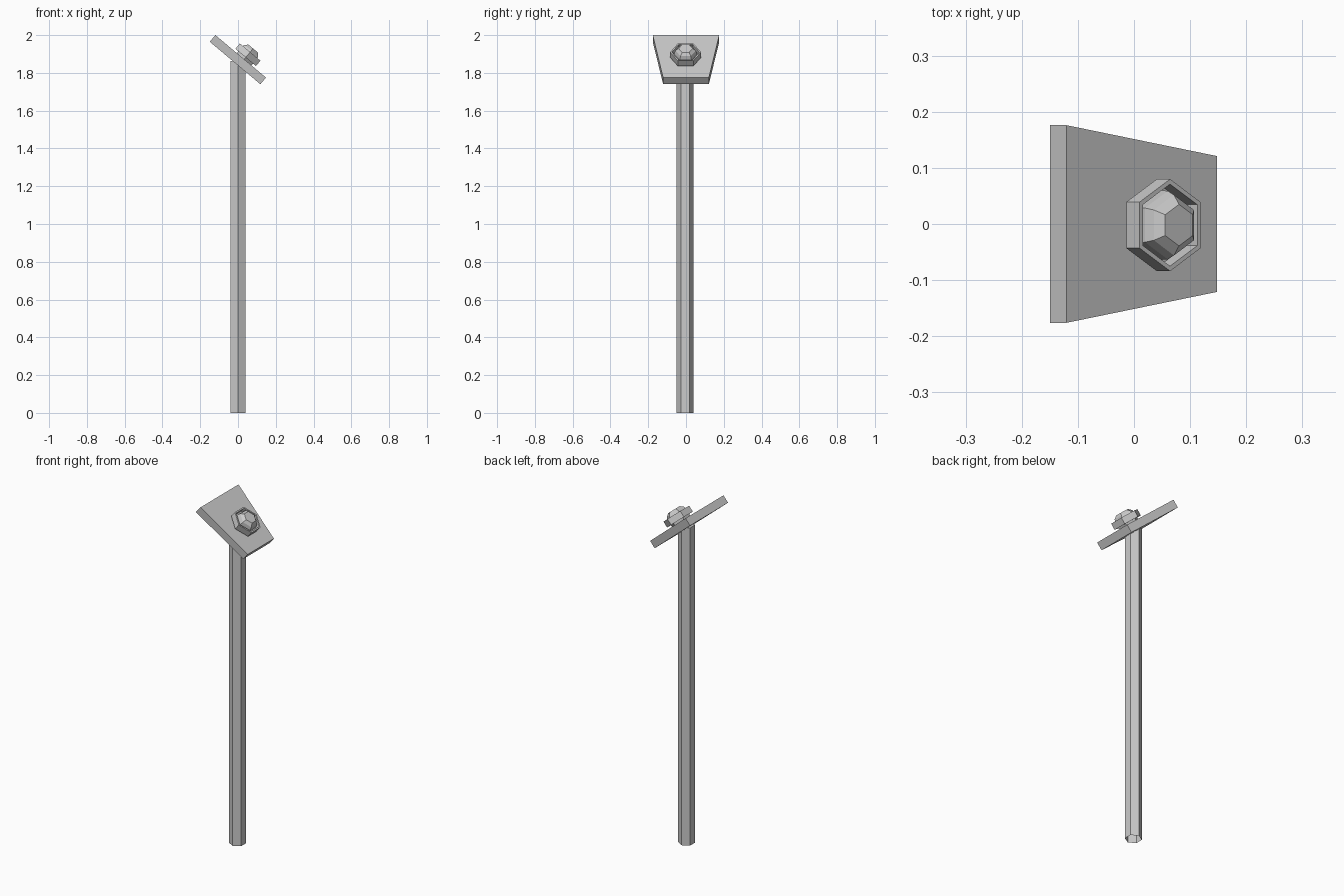
import bpy, bmesh, math
from mathutils import Matrix, Vector

if "Cube" in bpy.data.objects:
    bpy.data.objects.remove(bpy.data.objects["Cube"])

TILT = Matrix.Rotation(math.radians(40), 4, 'Y')


def make(name, rings, matrix, closed=False, cap_start=False, cap_end=False):
    """Bridge a list of equal-length point rings into one mesh object."""
    bm = bmesh.new()
    loops = [[bm.verts.new(matrix @ Vector(p)) for p in ring] for ring in rings]
    pairs = list(zip(loops, loops[1:]))
    if closed:
        pairs.append((loops[-1], loops[0]))
    n = len(loops[0])
    for a, b in pairs:
        for i in range(n):
            j = (i + 1) % n
            bm.faces.new((a[i], a[j], b[j], b[i]))
    if cap_start:
        bm.faces.new(loops[0][::-1])
    if cap_end:
        bm.faces.new(loops[-1])
    bmesh.ops.recalc_face_normals(bm, faces=bm.faces)
    mesh = bpy.data.meshes.new(name)
    bm.to_mesh(mesh)
    bm.free()
    obj = bpy.data.objects.new(name, mesh)
    bpy.context.collection.objects.link(obj)
    return obj


def hexagon(r, z):
    """Six points with corners on +y and -y."""
    return [(r * math.cos(a), r * math.sin(a), z)
            for a in (math.pi / 2 + k * math.pi / 3 for k in range(6))]


# Hexagonal pole, open at the bottom, top hidden inside the plate
make("pole", [hexagon(0.045, 0), hexagon(0.045, 1.862)],
     Matrix.Translation((0, -0.005, 0)), cap_end=True)

# Tilted plate, tapering toward its lower end
def trapezoid(z):
    return [(-0.175, -0.176, z), (0.175, -0.121, z),
            (0.175, 0.121, z), (-0.175, 0.176, z)]

make("plate", [trapezoid(-0.023), trapezoid(0.023)],
     Matrix.Translation((-0.0007, 0, 1.87)) @ TILT, cap_start=True, cap_end=True)

# Hexagonal nut ring and the faceted bolt head that fills it
nut_frame = Matrix.Translation((0.0525, -0.002, 1.896)) @ TILT
make("nut", [hexagon(0.082, -0.0185), hexagon(0.082, 0.0185),
             hexagon(0.073, 0.0185), hexagon(0.073, -0.0185)],
     nut_frame, closed=True)
make("bolt_head", [hexagon(r, z) for r, z in
                   ((0.056, -0.036), (0.062, -0.01), (0.061, 0.012),
                    (0.054, 0.029), (0.037, 0.043))],
     nut_frame, cap_start=True, cap_end=True)

# Flat floor closing the groove between nut and bolt head
make("nut_floor", [hexagon(0.073, -0.012), hexagon(0.05, -0.012)], nut_frame)
